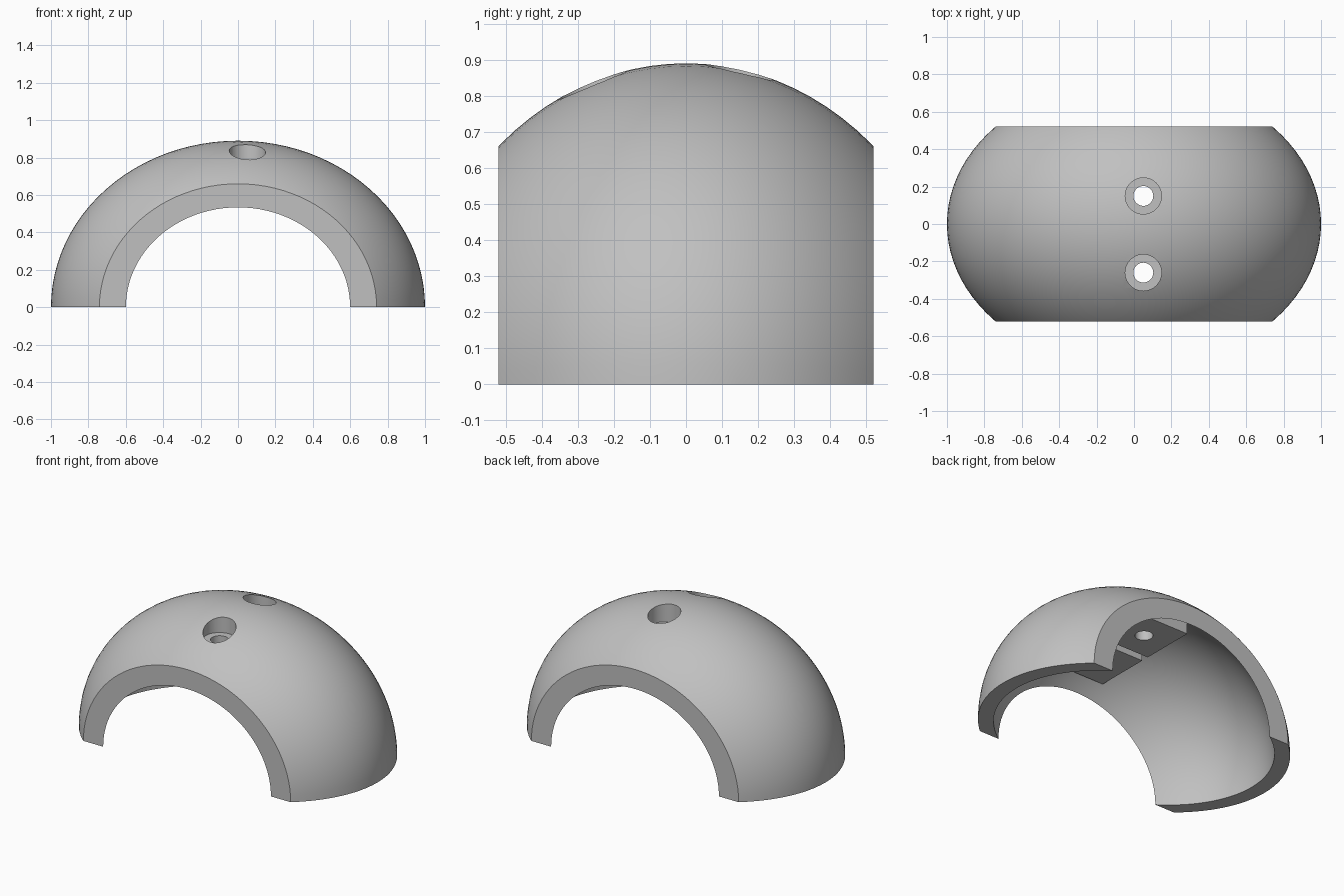
import bpy
from math import radians

cube = bpy.data.objects.get("Cube")
if cube:
    bpy.data.objects.remove(cube, do_unlink=True)

HALF_WIDTH = 0.52
RADII = (1.0, 0.89, 0.775)      # across, up, along the tunnel
HOLE_X = 0.05
HOLE_YS = (-0.26, 0.15)

grey = bpy.data.materials.new("plain_grey")
grey.use_nodes = True
COLOR = (0.53, 0.53, 0.53, 1)
grey.diffuse_color = COLOR
grey.node_tree.nodes["Principled BSDF"].inputs["Base Color"].default_value = COLOR


def ellipsoid(name, scale):
    """Ellipsoid with its poles along y."""
    bpy.ops.mesh.primitive_uv_sphere_add(segments=96, ring_count=48, radius=1)
    ob = bpy.context.object
    ob.name = name
    ob.rotation_euler.x = radians(90)
    ob.scale = (RADII[0] * scale, RADII[1] * scale, RADII[2] * scale)
    bpy.ops.object.transform_apply(location=False, rotation=True, scale=True)
    return ob


def block(name, low, high):
    bpy.ops.mesh.primitive_cube_add(size=1)
    ob = bpy.context.object
    ob.name = name
    ob.location = [(a + b) / 2 for a, b in zip(low, high)]
    ob.scale = [b - a for a, b in zip(low, high)]
    bpy.ops.object.transform_apply(location=True, scale=True)
    return ob


def drill(name, radius, y, bottom):
    bpy.ops.mesh.primitive_cylinder_add(
        vertices=48, radius=radius, depth=1, location=(HOLE_X, y, bottom + 0.5))
    bpy.context.object.name = name
    return bpy.context.object


def boolean(target, tool, operation):
    """Apply the tool to the target, then discard the tool."""
    tool.hide_render = True
    mod = target.modifiers.new(operation.lower(), "BOOLEAN")
    mod.operation = operation
    mod.solver = "EXACT"
    mod.object = tool
    bpy.context.view_layer.objects.active = target
    bpy.ops.object.modifier_apply(modifier=mod.name)
    bpy.data.objects.remove(tool, do_unlink=True)


# Outer dome, trimmed flat at both ends and underneath
shell = ellipsoid("domed_arch_shell", 1.0)
boolean(shell, block("trim", (-2, -HALF_WIDTH, 0), (2, HALF_WIDTH, 2)), "INTERSECT")

# Inner cavity, leaving two square screw bosses under the crown
cavity = ellipsoid("cavity", 0.9)
BOSS = 0.18
for y in HOLE_YS:
    boss = block("boss", (HOLE_X - BOSS, y - BOSS, 0.605), (HOLE_X + BOSS, y + BOSS, 1.2))
    boolean(cavity, boss, "DIFFERENCE")
boolean(shell, cavity, "DIFFERENCE")

# Counterbored screw holes
for y in HOLE_YS:
    boolean(shell, drill("counterbore", 0.097, y, 0.767), "DIFFERENCE")
    boolean(shell, drill("screw_hole", 0.053, y, 0.4), "DIFFERENCE")

# One colour, smooth curves with crisp rims
shell.data.materials.clear()
shell.data.materials.append(grey)
for poly in shell.data.polygons:
    poly.material_index = 0
bpy.ops.object.select_all(action="DESELECT")
shell.select_set(True)
bpy.context.view_layer.objects.active = shell
bpy.ops.object.shade_smooth_by_angle(angle=radians(30))
